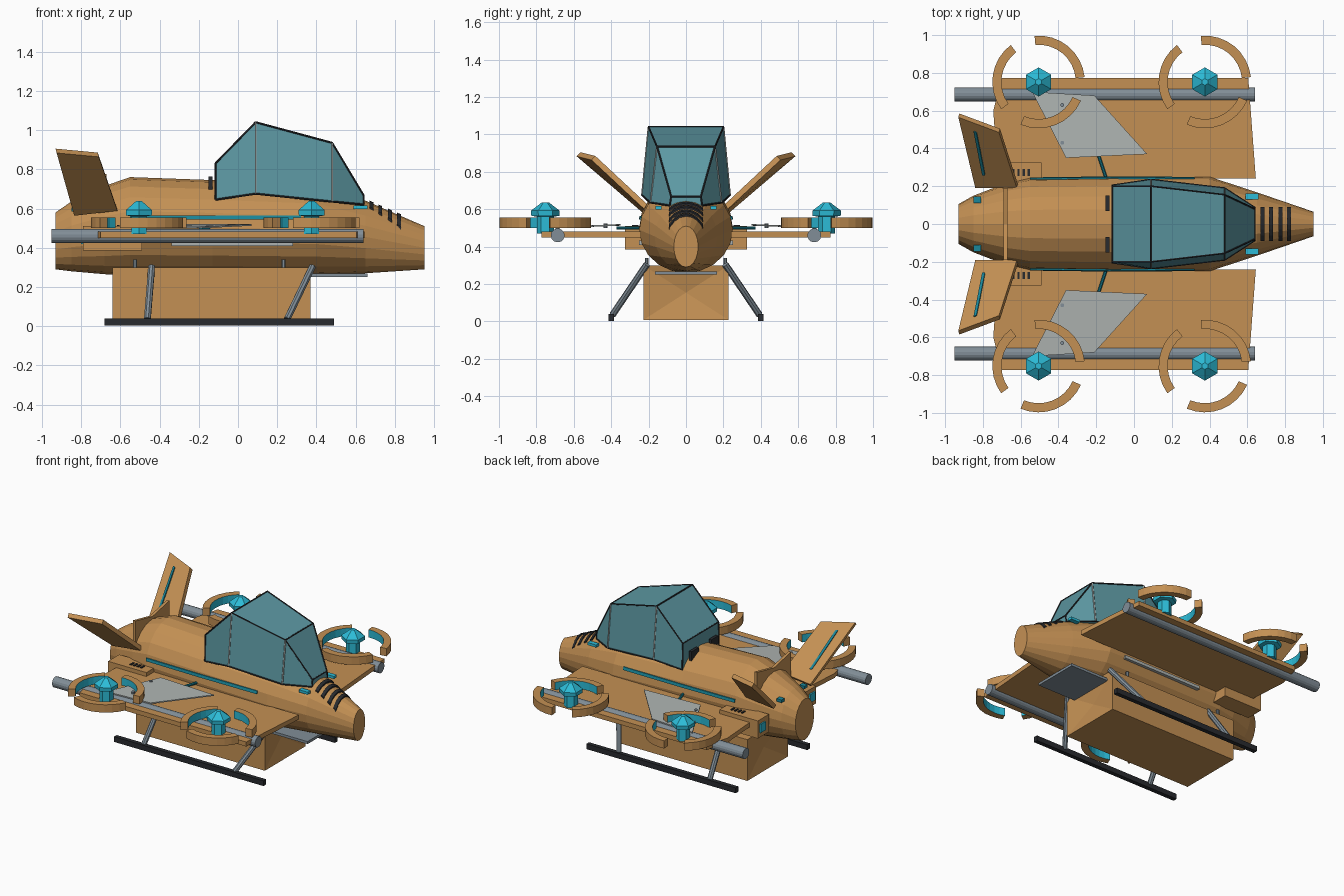
import bpy, bmesh, math
from mathutils import Vector

if "Cube" in bpy.data.objects:
    bpy.data.objects.remove(bpy.data.objects["Cube"])


def mat(name, c):
    m = bpy.data.materials.new(name)
    m.diffuse_color = (*c, 1)
    m.use_nodes = True
    m.node_tree.nodes["Principled BSDF"].inputs["Base Color"].default_value = m.diffuse_color
    return m


ORANGE = mat("ochre_paint", (0.55, 0.28, 0.088))
CYAN = mat("bright_cyan", (0.025, 0.50, 0.68))
TEAL = mat("dark_teal", (0.01, 0.24, 0.32))
GLASS = mat("canopy_glass", (0.11, 0.32, 0.37))
STEEL = mat("steel_grey", (0.22, 0.27, 0.31))
BLACK = mat("near_black", (0.022, 0.024, 0.028))
PALE = mat("pale_grey", (0.42, 0.45, 0.44))


def finish(bm, name, *mats, rule=None):
    bmesh.ops.recalc_face_normals(bm, faces=bm.faces)
    if rule:
        for f in bm.faces:
            f.material_index = rule(f)
    me = bpy.data.meshes.new(name)
    bm.to_mesh(me)
    bm.free()
    for m in mats:
        me.materials.append(m)
    ob = bpy.data.objects.new(name, me)
    bpy.context.collection.objects.link(ob)
    return ob


def loft(name, rings, *mats, rule=None, closed=False):
    """Skin a list of point rings; cap the ends or join them."""
    bm = bmesh.new()
    vs = [[bm.verts.new(p) for p in r] for r in rings]
    n = len(vs[0])
    pairs = list(zip(vs, vs[1:])) + ([(vs[-1], vs[0])] if closed else [])
    for a, b in pairs:
        for i in range(n):
            j = (i + 1) % n
            bm.faces.new((a[i], a[j], b[j], b[i]))
    if not closed:
        bm.faces.new(vs[0])
        bm.faces.new(vs[-1])
    return finish(bm, name, *mats, rule=rule)


def box(name, m, x, y, z):
    ring = lambda xx: [(xx, y[0], z[0]), (xx, y[1], z[0]), (xx, y[1], z[1]), (xx, y[0], z[1])]
    return loft(name, [ring(x[0]), ring(x[1])], m)


def plate(name, m, pts, offset):
    o = Vector(offset)
    return loft(name, [pts, [Vector(p) + o for p in pts]], m)


def rod(name, m, a, b, r, sides=8):
    a, b = Vector(a), Vector(b)
    q = (b - a).to_track_quat('Z', 'Y')
    ring = [q @ Vector((r * math.cos(t), r * math.sin(t), 0))
            for t in (2 * math.pi * (i + .5) / sides for i in range(sides))]
    return loft(name, [[a + v for v in ring], [b + v for v in ring]], m)


# Fuselage stations: x, half width, bottom, top
HULL = [(-.93, .105, .29, .58), (-.85, .15, .28, .635), (-.68, .215, .265, .715),
        (-.55, .243, .26, .76), (-.13, .25, .26, .745), (.40, .25, .26, .72),
        (.65, .168, .27, .64), (.95, .065, .29, .51)]


def hull_at(x):
    for a, b in zip(HULL, HULL[1:]):
        if x <= b[0]:
            t = (x - a[0]) / (b[0] - a[0])
            return [p + (q - p) * t for p, q in zip(a, b)]
    return HULL[-1]


def hull_top(x, y):
    _, w, zb, zt = hull_at(x)
    return (zb + zt) / 2 + (zt - zb) / 2 * math.sqrt(max(0, 1 - (y / w) ** 2))


def hull_side(x, z):
    _, w, zb, zt = hull_at(x)
    return w * math.sqrt(max(0, 1 - ((z - (zb + zt) / 2) / ((zt - zb) / 2)) ** 2))


N = 20
loft("fuselage", [[(x, w * math.cos(2 * math.pi * i / N),
                    (zb + zt) / 2 + (zt - zb) / 2 * math.sin(2 * math.pi * i / N))
                   for i in range(N)] for x, w, zb, zt in HULL], ORANGE)

# Nose slats bent over the hull
for x in (.68, .725, .775, .82):
    hw = min(.09, hull_at(x)[1] * .85)
    rings = []
    for k in range(7):
        y = -hw + hw * k / 3
        rings.append([(xx, y, hull_top(xx, y) + dz) for xx, dz in
                      ((x - .01, -.01), (x + .01, -.01), (x + .01, .009), (x - .01, .009))])
    loft("nose_slat", rings, BLACK)

# Canopy stations: x, bottom z, top z, bottom half width, top half width
CAN = [(-.115, .645, .83, .205, .20), (.09, .675, 1.04, .235, .20),
       (.48, .635, .935, .19, .155), (.64, .62, .668, .087, .08)]
cr = [[(x, -yb, zb), (x, yb, zb), (x, yt, zt), (x, -yt, zt)] for x, zb, zt, yb, yt in CAN]
loft("canopy", cr, GLASS)
for i, r in enumerate(cr):
    rod("canopy_cross_frame", BLACK, r[3], r[2], .005, 6)
    for b, t in ((0, 3), (1, 2)):
        rod("canopy_post", PALE if i in (1, 2) else BLACK, r[b], r[t], .005, 6)
        if i < 3:
            rod("canopy_top_rail", BLACK, r[t], cr[i + 1][t], .005, 6)
            rod("canopy_sill", BLACK, r[b], cr[i + 1][b], .005, 6)

# Cargo box with shallow recessed pyramid ends
crate = box("cargo_box", ORANGE, (-.64, .37), (-.228, .228), (.008, .30))
bm = bmesh.new()
bm.from_mesh(crate.data)
ends = [f for f in bm.faces if abs(f.normal.x) > .9]
for v in bmesh.ops.poke(bm, faces=ends)["verts"]:
    v.co.x -= math.copysign(.03, v.co.x)
bm.to_mesh(crate.data)
bm.free()
box("chin_plate", STEEL, (.36, .66), (-.165, .165), (.25, .268))

# Brace between the tail fins
plate("tail_brace", ORANGE, [(-.69, -.19, .58), (-.69, .19, .58), (-.69, .19, .775),
                             (-.69, 0, .735), (-.69, -.19, .775)], (.02, 0, 0))


def ring_rotor(cx, cy):
    # Three arc guards with cyan inner walls
    for start in (6, 127, 247):
        rings = []
        for k in range(9):
            t = math.radians(start + 89 * k / 8)
            rings.append([(cx + r * math.cos(t), cy + r * math.sin(t), z)
                          for r, z in ((.197, .50), (.245, .50), (.245, .555), (.197, .555))])

        def inner(f):
            c = f.calc_center_median() - Vector((cx, cy, .5275))
            return int(c.to_2d().length < .205 and abs(f.normal.z) < .5)
        loft("rotor_guard", rings, ORANGE, CYAN, rule=inner)
    # Faceted hub
    prof = [(.045, .47), (.045, .56), (.075, .565), (.077, .592), (.018, .637)]
    loft("rotor_hub", [[(cx + r * math.cos(t), cy + r * math.sin(t), z) for t in
                        (math.radians(30 + 60 * i) for i in range(6))] for r, z in prof], CYAN)


for s in (1, -1):
    def Y(pts):
        return [(x, s * y, z) for x, y, z in pts]

    # Wing and its tube
    plate("wing", ORANGE, Y([(.645, .24, .45), (.605, .772, .45), (-.70, .772, .45),
                             (-.745, .60, .45), (-.72, .24, .45)]), (0, 0, .032))
    rod("wing_tube", STEEL, (-.95, s * .686, .46), (.64, s * .686, .46), .037, 16)
    for cx in (-.505, .375):
        ring_rotor(cx, s * .752)

    # Pale wing panel, bolts and a teal rod
    plate("wing_panel", PALE, Y([(-.54, .70, .498), (-.21, .68, .498), (.07, .37, .512),
                                 (-.36, .35, .512)]), (0, 0, .008))
    for by in (.43, .63):
        rod("panel_bolt", STEEL, (-.38, s * by, .50), (-.38, s * by, .523), .011)
    rod("wing_rod", TEAL, (-.19, s * .37, .50), (-.15, s * .25, .50), .009)

    # Side pod with grille and exhaust
    box("side_pod", ORANGE, (-.79, -.49), (s * .20, s * .325), (.385, .51))
    for k in range(4):
        x = -.645 + .027 * k
        box("pod_grille", BLACK, (x, x + .013), (s * .255, s * .29), (.505, .516))
    box("pod_exhaust", CYAN, (-.80, -.785), (s * .25, s * .305), (.42, .48))

    # Hull side stripes and marker lights
    z0 = .555
    rings = [[(x, s * (hull_side(x, z) + d), z) for z, d in
              ((z0 - .01, -.01), (z0 - .01, .006), (z0 + .01, .006), (z0 + .01, -.01))]
             for x in (-.55, -.13, .1, .32)]
    loft("hull_stripe", rings, TEAL)
    box("belly_strip", PALE, (-.34, .28), (s * .20, s * .251), (.41, .432))
    box("nose_marker", CYAN, (.59, .66), (s * .13, s * .162), (.598, .616))
    box("tail_marker", TEAL, (-.85, -.81), (s * .11, s * .145), (.585, .605))
    box("roof_vent", BLACK, (-.15, -.13), (s * .07, s * .15), (.69, .762))

    # Tail fin with a thin stripe on its upper face
    A, B, C, D = (Vector(p) for p in Y([(-.93, .565, .905), (-.715, .485, .885),
                                        (-.62, .19, .61), (-.84, .19, .585)]))
    nrm = (B - A).cross(D - A).normalized()
    nrm *= 1 if nrm.z > 0 else -1
    plate("tail_fin", ORANGE, [A, B, C, D], nrm * -.03)

    def fin(u, v):
        return (A.lerp(B, u)).lerp(D.lerp(C, u), v)
    plate("fin_stripe", TEAL, [fin(.32, .14) - nrm * .004, fin(.39, .14) - nrm * .004,
                               fin(.32, .80) - nrm * .004, fin(.25, .80) - nrm * .004], nrm * .009)

    # Landing skid and struts
    box("landing_skid", BLACK, (-.68, .49), (s * .385, s * .415), (.003, .04))
    rod("rear_strut", STEEL, (-.44, s * .21, .305), (-.462, s * .393, .035), .018)
    rod("front_strut", STEEL, (.38, s * .21, .305), (.25, s * .393, .035), .018)
    for x in (-.525, .232):
        rod("strut_pin", STEEL, (x, s * .21, .29), (x, s * .21, .34), .011)
